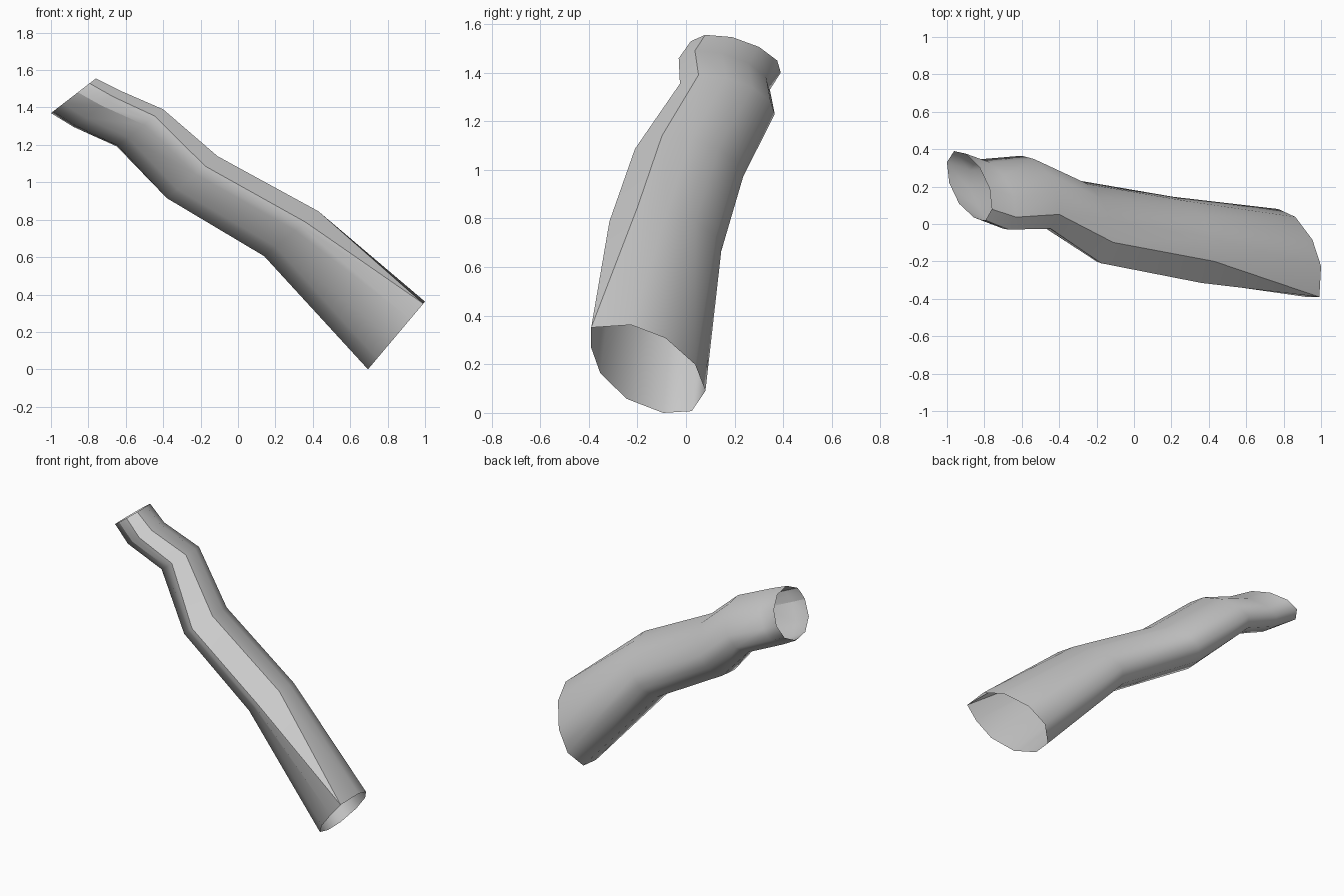
import bpy
import bmesh

cube = bpy.data.objects.get("Cube")
if cube:
    bpy.data.objects.remove(cube, do_unlink=True)

# One plain grey for the whole sleeve
grey = bpy.data.materials.new("plain grey")
grey.use_nodes = True
colour = (0.6, 0.6, 0.6, 1)
grey.diffuse_color = colour
grey.node_tree.nodes["Principled BSDF"].inputs["Base Color"].default_value = colour

# Cross-sections as fractions of each ring's width and height,
# running from the top crease over the back and round to the front crease
WRIST = [(.16, 1), (.46, .95), (.76, .73), (.96, .43), (1, .16), (.84, 0),
         (.54, .05), (.24, .27), (.04, .6), (.01, .74), (0, .86)]
FOREARM = [(.25, 1), (.52, .95), (.77, .77), (.95, .5), (1, .25), (.85, .02),
           (.6, 0), (.3, .21), (.08, .57), (.02, .67), (0, .76)]
CUFF = [(0, .97), (.35, 1), (.65, .85), (.91, .55), (1, .25), (.88, .02),
        (.63, 0), (.31, .16), (.08, .45), (0, .74), (0, .97)]


def blend(a, b, t):
    return [(p[0] + (q[0] - p[0]) * t, p[1] + (q[1] - p[1]) * t)
            for p, q in zip(a, b)]


# Rings along the arm: section, x range, y range, z range
RINGS = [
    (WRIST, (-1, -.76), (.02, .39), (1.37, 1.555)),
    (blend(WRIST, FOREARM, .2), (-.88, -.63), (-.03, .345), (1.295, 1.49)),
    (blend(WRIST, FOREARM, .4), (-.65, -.4), (-.025, .365), (1.19, 1.39)),
    (FOREARM, (-.38, -.11), (-.21, .235), (.915, 1.14)),
    (FOREARM, (.14, .43), (-.315, .145), (.605, .845)),
    (CUFF, (.695, 1), (-.39, .08), (0, .362)),
]


def lerp(span, t):
    return span[0] + (span[1] - span[0]) * t


# Open tube skinned through the rings
bm = bmesh.new()
grid = [[bm.verts.new((lerp(xs, v), lerp(ys, u), lerp(zs, v))) for u, v in section]
        for section, xs, ys, zs in RINGS]
sides = len(WRIST)
for a, b in zip(grid, grid[1:]):
    for i in range(sides):
        j = (i + 1) % sides
        bm.faces.new((a[i], a[j], b[j], b[i])).smooth = True

# Creases along the top and front, and under the wrist
for row, (a, b) in enumerate(zip(grid, grid[1:])):
    for column in (0, sides - 1, sides - 3):
        if column != sides - 3 or row < 2:
            bm.edges.get((a[column], b[column])).smooth = False

# The two long creases meet in one point at the cuff
bmesh.ops.remove_doubles(bm, verts=bm.verts, dist=.0001)
bmesh.ops.recalc_face_normals(bm, faces=bm.faces)

mesh = bpy.data.meshes.new("sleeve")
bm.to_mesh(mesh)
bm.free()
mesh.materials.append(grey)
sleeve = bpy.data.objects.new("sleeve", mesh)
bpy.context.collection.objects.link(sleeve)
